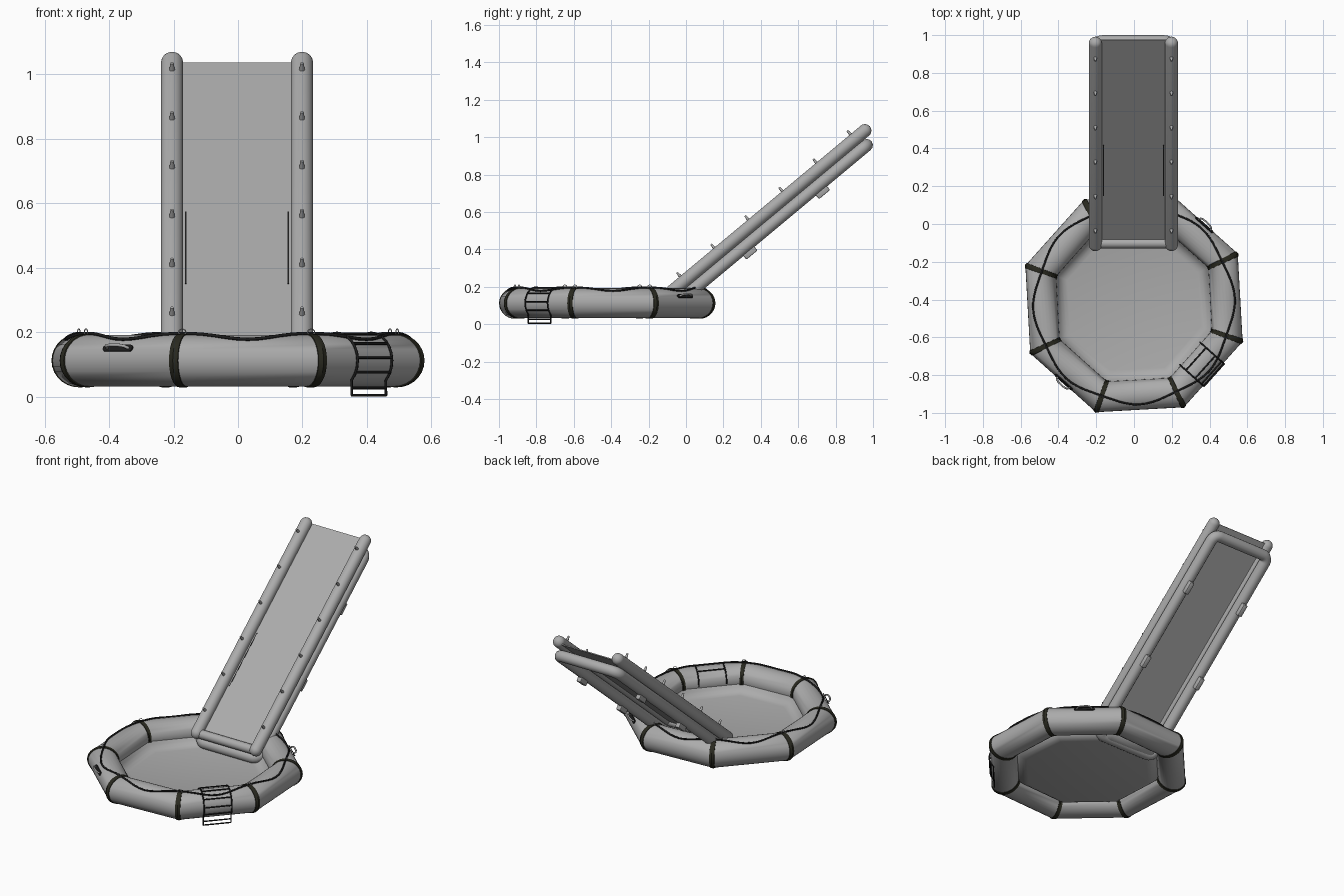
import bpy, bmesh, math
from mathutils import Vector, Matrix

if "Cube" in bpy.data.objects:
    bpy.data.objects.remove(bpy.data.objects["Cube"])

def material(name, c):
    m = bpy.data.materials.new(name)
    m.diffuse_color = (*c, 1)
    m.use_nodes = True
    m.node_tree.nodes["Principled BSDF"].inputs["Base Color"].default_value = m.diffuse_color
    return m

GREY = material("vinyl_grey", (0.41, 0.41, 0.41))
OLIVE = material("strap_dark_olive", (0.022, 0.022, 0.014))
BLACK = material("rope_black", (0.012, 0.012, 0.012))

def finish(bm, name, mat, angle=35):
    bmesh.ops.recalc_face_normals(bm, faces=bm.faces)
    me = bpy.data.meshes.new(name)
    bm.to_mesh(me)
    bm.free()
    ob = bpy.data.objects.new(name, me)
    bpy.context.collection.objects.link(ob)
    me.materials.append(mat)
    bpy.ops.object.select_all(action='DESELECT')
    ob.select_set(True)
    bpy.context.view_layer.objects.active = ob
    bpy.ops.object.shade_smooth_by_angle(angle=math.radians(angle))
    return ob

def pipe(name, pts, r, mat, cyclic=False, res=4):
    cu = bpy.data.curves.new(name, 'CURVE')
    cu.dimensions = '3D'
    sp = cu.splines.new('POLY')
    sp.points.add(len(pts) - 1)
    for p, q in zip(sp.points, pts):
        p.co = (*q, 1)
    sp.use_cyclic_u = cyclic
    cu.bevel_depth, cu.bevel_resolution, cu.use_fill_caps = r, res, True
    ob = bpy.data.objects.new(name, cu)
    bpy.context.collection.objects.link(ob)
    cu.materials.append(mat)
    bpy.ops.object.select_all(action='DESELECT')
    ob.select_set(True)
    bpy.context.view_layer.objects.active = ob
    bpy.ops.object.convert(target='MESH')
    bpy.ops.object.shade_smooth_by_angle(angle=math.radians(50))
    return ob

# ---------- octagonal pool ring ----------
CY, ZC, RV, R = -0.421, 0.112, 0.523, 0.08
A0, STEP, N = math.radians(250.7), math.pi / 4, 28
COS = math.cos(STEP / 2)
APO = RV * COS

def corner(k, th, r):
    a = A0 + k * STEP
    rad = RV + r / COS * math.cos(th)
    return Vector((rad * math.cos(a), CY + rad * math.sin(a), ZC + r * math.sin(th)))

def section(k, t, r):
    other = k + (1 if t >= 0 else -1)
    return [corner(k, 2 * math.pi * i / N, r).lerp(corner(other, 2 * math.pi * i / N, r), abs(t))
            for i in range(N)]

def skin(bm, sections, closed):
    rings = [[bm.verts.new(p) for p in s] for s in sections]
    for j in range(len(rings) if closed else len(rings) - 1):
        a, b = rings[j], rings[(j + 1) % len(rings)]
        for i in range(N):
            bm.faces.new((a[i], a[(i + 1) % N], b[(i + 1) % N], b[i]))

bm = bmesh.new()
skin(bm, [section(k, 0, R) for k in range(8)], True)
finish(bm, "pool_ring", GREY)

# pool floor, curving up to meet the ring
bm = bmesh.new()
loops = []
for rad, z in ((0.445, 0.112), (0.428, 0.084), (0.413, 0.069), (0.395, 0.060), (0.375, 0.056)):
    loops.append([bm.verts.new((rad * math.cos(A0 + k * STEP), CY + rad * math.sin(A0 + k * STEP), z))
                  for k in range(8)])
for lo, hi in zip(loops, loops[1:]):
    for k in range(8):
        j = (k + 1) % 8
        bm.faces.new((lo[k], lo[j], hi[j], hi[k]))
bm.faces.new(loops[-1])
finish(bm, "pool_floor", GREY, 50)

# straps round the ring joints, each with a small rope eyelet
for k in range(8):
    bm = bmesh.new()
    skin(bm, [section(k, t, r) for t, r in
              ((-0.035, R - 0.001), (-0.033, R + 0.003), (0, R + 0.003), (0.033, R + 0.003), (0.035, R - 0.001))], False)
    finish(bm, f"ring_strap_{k + 1}", OLIVE)
    c = corner(k, math.pi / 2, R + 0.008)
    a = A0 + k * STEP
    tan = Vector((-math.sin(a), math.cos(a), 0))
    pipe(f"rope_eyelet_{k + 1}", [c + tan * 0.012 * math.cos(u) + Vector((0, 0, 0.01 * math.sin(u)))
                                 for u in [2 * math.pi * i / 12 for i in range(12)]], 0.0018, GREY, True, 1)

# rope sagging outwards between the joints
rope = []
for i in range(96):
    a = A0 + 2 * math.pi * i / 96
    off = (a - A0) % STEP - STEP / 2
    rad = 0.526 + 0.009 * math.cos(8 * off)
    d = rad * math.cos(off) - APO
    z = ZC + math.sqrt((R + 0.004) ** 2 - d * d)
    rope.append((rad * math.cos(a), CY + rad * math.sin(a), z))
pipe("ring_rope", rope, 0.005, BLACK, True, 2)

def on_side(a, rad, tan, z):
    return Vector((rad * math.cos(a) - tan * math.sin(a), CY + rad * math.sin(a) + tan * math.cos(a), z))

# carry handles on two sides
for n, k in (("front", -0.5), ("back", 3.5)):
    a = A0 + k * STEP
    th = math.radians(27)
    base = APO + (R + 0.002) * math.cos(th)
    stad = [(0.05 * s + 0.011 * math.cos(u), 0.011 * math.sin(u))
            for s, u0 in ((1, -90), (-1, 90)) for u in [math.radians(u0 + 30 * i) for i in range(7)]]
    bm = bmesh.new()
    bm.faces.new([bm.verts.new(on_side(a, base - v * math.sin(th), t, ZC + (R + 0.002) * math.sin(th) + v * math.cos(th)))
                  for t, v in stad])
    ex = bmesh.ops.extrude_face_region(bm, geom=bm.faces[:])
    out = Vector((math.cos(a) * math.cos(th), math.sin(a) * math.cos(th), math.sin(th))) * 0.005
    bmesh.ops.translate(bm, verts=[v for v in ex["geom"] if isinstance(v, bmesh.types.BMVert)], vec=out)
    finish(bm, n + "_handle_pad", BLACK)
    pipe(n + "_handle_grip", [on_side(a, base + h, t, ZC + (R + 0.002) * math.sin(th) + h * 0.5)
                              for t, h in ((-0.045, 0), (-0.037, 0.016), (-0.02, 0.021), (0.02, 0.021), (0.037, 0.016), (0.045, 0))],
         0.005, GREY, False, 2)

# boarding ladder wrapped over the ring
LA = A0 + 1.5 * STEP
def wrap(deg):
    t = math.radians(deg)
    return (APO + (R + 0.006) * math.cos(t), ZC + (R + 0.006) * math.sin(t))
prof = [wrap(t) for t in range(180, -46, -15)] + [(wrap(-45)[0], 0.004)]
for n, s in (("left", -1), ("right", 1)):
    pipe(f"ladder_{n}_rail", [on_side(LA, r, s * 0.08, z) for r, z in prof], 0.004, BLACK, False, 2)
for i, (r, z) in enumerate([wrap(120), wrap(75), wrap(38), wrap(6), wrap(-25), (prof[-1][0], 0.027), (prof[-1][0], 0.0045)]):
    pipe(f"ladder_rung_{i + 1}", [on_side(LA, r, -0.08, z), on_side(LA, r, 0.08, z)], 0.004, BLACK, False, 2)

# ---------- slide: local frame x, s (down the slope), n (off the bed) ----------
SL = math.radians(39.8)
TOP = Vector((-0.003, 0.957, 1.035))
DN = Vector((0, -math.cos(SL), -math.sin(SL)))
NM = Vector((0, -math.sin(SL), math.cos(SL)))
LEN, RR, HW = 1.388, 0.0345, 0.2015

def P(x, s, n=0):
    return TOP + Vector((x, 0, 0)) + DN * s + NM * n

FRAME = Matrix((Vector((1, 0, 0)), DN, NM)).transposed().to_4x4()

def box(name, x, s, n, size, mat, bev=0):
    bm = bmesh.new()
    bmesh.ops.create_cube(bm, size=1, matrix=Matrix.Diagonal((*size, 1)))
    if bev:
        bmesh.ops.bevel(bm, geom=bm.edges[:], offset=bev, segments=2, affect='EDGES', profile=0.5)
    bm.transform(Matrix.Translation(P(x, s, n)) @ FRAME)
    finish(bm, name, mat)

box("slide_bed", 0, LEN / 2 - 0.006, -0.012, (0.40, LEN + 0.012, 0.006), GREY)
pipe("slide_bottom_tube", [P(-HW, LEN - 0.002, -0.008), P(HW, LEN - 0.002, -0.008)], 0.027, GREY)

# lower frame: closed loop with rounded corners
loop = []
c = 0.04
for x, s, u0 in ((1, 1.37, 0), (-1, 1.37, 90), (-1, 0.083, 180), (1, 0.083, 270)):
    for i in range(6):
        u = math.radians(u0 + 18 * i)
        loop.append(P(x * (HW - c) + c * math.cos(u), s + c * math.sin(u), -0.066))
pipe("slide_lower_frame", loop, RR - 0.001, GREY, True)

for side, sx in (("left", -1), ("right", 1)):
    x = sx * HW
    # upper rail with domed ends
    ends = [(-RR * math.sin(math.radians(d)), RR * math.cos(math.radians(d))) for d in (85, 70, 50, 30, 15, 0)]
    prof2 = ends + [(LEN - s, r) for s, r in reversed(ends)]
    bm = bmesh.new()
    skin(bm, [[P(x + r * math.cos(2 * math.pi * i / N), s, r * math.sin(2 * math.pi * i / N)) for i in range(N)]
              for s, r in prof2], False)
    bmesh.ops.holes_fill(bm, edges=bm.edges[:], sides=0)
    finish(bm, f"slide_{side}_rail", GREY)
    # small cone nozzles along the rail
    for i in range(6):
        bm = bmesh.new()
        bmesh.ops.create_cone(bm, cap_ends=True, segments=12, radius1=0.009, radius2=0.005, depth=0.03)
        bm.transform(Matrix.Translation(P(x, 0.073 + i * 0.237, RR + 0.011)) @ FRAME)
        finish(bm, f"{side}_nozzle_{i + 1}", GREY)
    # thin lines on the bed
    box(f"{side}_bed_line", sx * 0.159, 0.885, -0.0085, (0.004, 0.35, 0.002), BLACK)
    # blocks under the lower frame
    for n, s in (("upper", 0.385), ("lower", 0.89)):
        box(f"{side}_{n}_block", x, s, -0.066 - RR, (0.03, 0.077, 0.048), GREY, 0.006)
